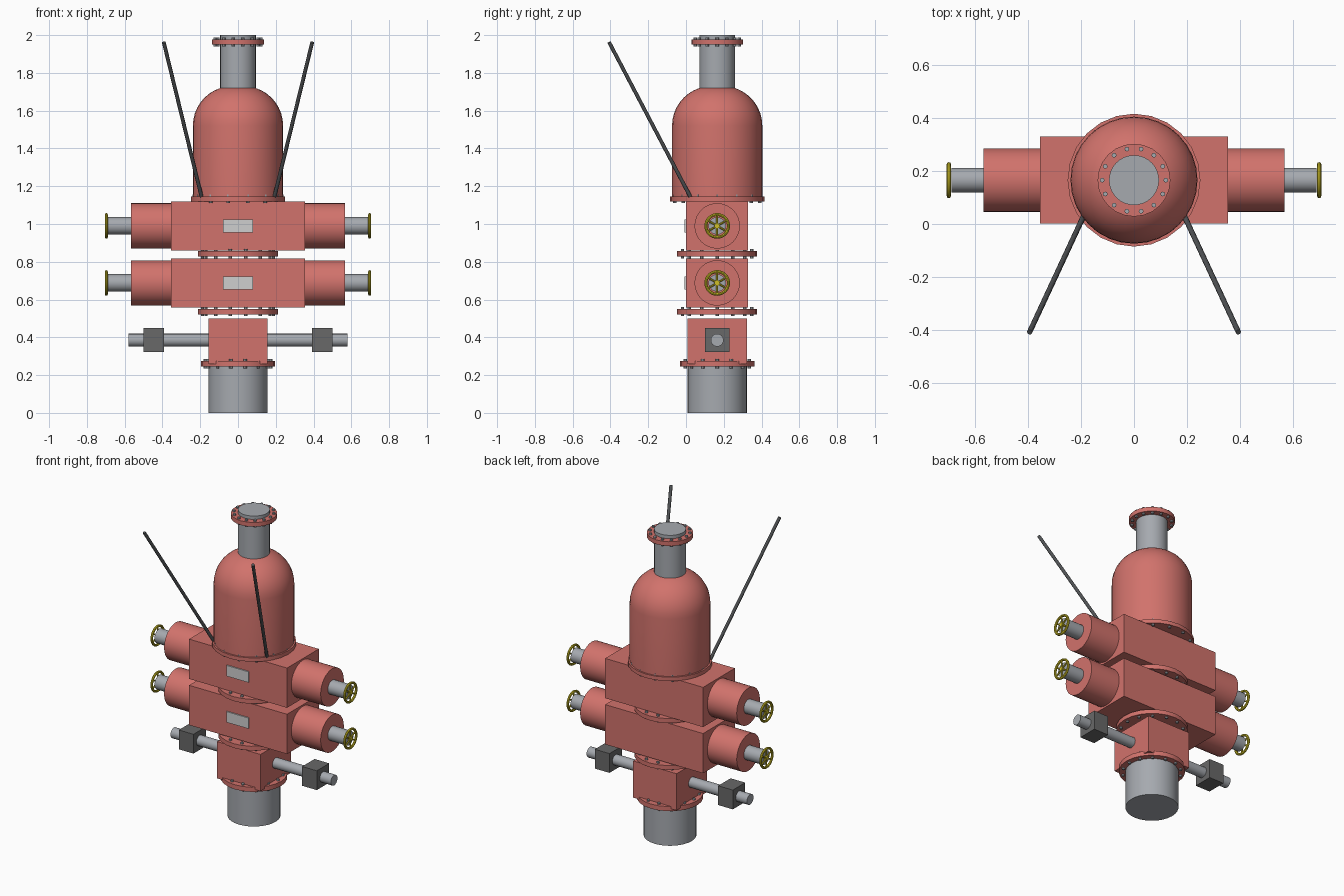
import bpy, bmesh, math
from mathutils import Vector, Matrix

if "Cube" in bpy.data.objects:
    bpy.data.objects.remove(bpy.data.objects["Cube"])

CY = 0.165  # depth of the stack axis


def material(name, r, g, b):
    m = bpy.data.materials.new(name)
    m.use_nodes = True
    m.diffuse_color = (r, g, b, 1)
    m.node_tree.nodes["Principled BSDF"].inputs["Base Color"].default_value = (r, g, b, 1)
    return m


RED = material("red paint", 0.64, 0.17, 0.15)
STEEL = material("steel grey", 0.38, 0.40, 0.43)
PLATE = material("pale plate", 0.62, 0.62, 0.62)
DARK = material("dark block", 0.14, 0.14, 0.14)
ROD = material("dark rod", 0.08, 0.085, 0.09)
YELLOW = material("yellow paint", 0.62, 0.52, 0.02)


def finish(bm, name, mat):
    me = bpy.data.meshes.new(name)
    bmesh.ops.recalc_face_normals(bm, faces=bm.faces)
    bm.to_mesh(me)
    bm.free()
    me.materials.append(mat)
    ob = bpy.data.objects.new(name, me)
    bpy.context.collection.objects.link(ob)
    bpy.ops.object.select_all(action="DESELECT")
    ob.select_set(True)
    bpy.context.view_layer.objects.active = ob
    bpy.ops.object.shade_smooth_by_angle(angle=math.radians(35))
    return ob


def add_rod(bm, a, b, r, sides):
    a, b = Vector(a), Vector(b)
    d = b - a
    rot = d.to_track_quat("Z", "Y").to_matrix().to_4x4()
    bmesh.ops.create_cone(bm, cap_ends=True, segments=sides, radius1=r, radius2=r,
                          depth=d.length, matrix=Matrix.Translation((a + b) / 2) @ rot)


def rod(name, a, b, r, mat, sides=32):
    bm = bmesh.new()
    add_rod(bm, a, b, r, sides)
    return finish(bm, name, mat)


def box(name, lo, hi, mat):
    lo, hi = Vector(lo), Vector(hi)
    bm = bmesh.new()
    size = Matrix.Diagonal((*(hi - lo), 1))
    bmesh.ops.create_cube(bm, size=1, matrix=Matrix.Translation((lo + hi) / 2) @ size)
    return finish(bm, name, mat)


def flange(name, z0, z1, r, ring, count=14):
    rod(name, (0, CY, z0), (0, CY, z1), r, RED, 24)
    bm = bmesh.new()
    for i in range(count):
        t = math.tau * i / count
        x, y = ring * math.cos(t), CY + ring * math.sin(t)
        add_rod(bm, (x, y, z0 - 0.01), (x, y, z1 + 0.01), 0.009, 8)
    finish(bm, name + "_bolts", STEEL)


def handwheel(name, x, z):
    bm = bmesh.new()
    # rim swept around the x axis
    n, k, big, small = 32, 8, 0.06, 0.008
    rings = []
    for i in range(n):
        t = math.tau * i / n
        ring = []
        for j in range(k):
            p = math.tau * j / k
            r = big + small * math.cos(p)
            ring.append(bm.verts.new((x + small * math.sin(p), CY + r * math.cos(t),
                                      z + r * math.sin(t))))
        rings.append(ring)
    for i in range(n):
        a, b = rings[i], rings[(i + 1) % n]
        for j in range(k):
            bm.faces.new((a[j], b[j], b[(j + 1) % k], a[(j + 1) % k]))
    # spokes and hub
    for i in range(3):
        t = math.pi * i / 3 + math.pi / 6
        dy, dz = big * math.cos(t), big * math.sin(t)
        add_rod(bm, (x, CY - dy, z - dz), (x, CY + dy, z + dz), 0.005, 8)
    add_rod(bm, (x - 0.008, CY, z), (x + 0.008, CY, z), 0.014, 12)
    finish(bm, name, YELLOW)


# Lower casing and square spool
rod("lower_casing", (0, CY, 0), (0, CY, 0.25), 0.157, STEEL)
flange("base_flange", 0.245, 0.275, 0.197, 0.174)
box("spool_block", (-0.157, CY - 0.157, 0.26), (0.157, CY + 0.157, 0.5), RED)

# Flanges between the bodies
flange("lower_flange", 0.522, 0.55, 0.212, 0.188)
flange("middle_flange", 0.828, 0.857, 0.212, 0.188)
flange("dome_flange", 1.12, 1.145, 0.25, 0.231)

# Two ram bodies, each with side cylinders, stems, wheels and a front plate
for level, z in (("lower", 0.688), ("upper", 0.99)):
    box(level + "_ram_body", (-0.354, CY - 0.164, z - 0.13),
        (0.354, CY + 0.164, z + 0.13), RED)
    box(level + "_front_plate", (-0.08, CY - 0.172, z - 0.035),
        (0.08, CY - 0.163, z + 0.035), PLATE)
    for side, s in (("left", 1), ("right", -1)):
        tag = level + "_" + side
        rod(tag + "_ram_cylinder", (s * 0.35, CY, z), (s * 0.566, CY, z), 0.12, RED)
        rod(tag + "_stem", (s * 0.56, CY, z), (s * 0.687, CY, z), 0.046, STEEL)
        handwheel(tag + "_handwheel", s * 0.697, z)

# Side outlet pipes with valve blocks, and the slanted rods
for side, s in (("left", 1), ("right", -1)):
    rod(side + "_outlet_pipe", (s * 0.15, CY, 0.385), (s * 0.58, CY, 0.385), 0.034, STEEL, 16)
    x0, x1 = sorted((s * 0.393, s * 0.499))
    box(side + "_valve_block", (x0, CY - 0.064, 0.323), (x1, CY + 0.064, 0.449), DARK)
    rod(side + "_slanted_rod", (s * 0.192, 0.025, 1.14), (s * 0.393, -0.407, 1.962),
        0.01, ROD, 12)

# Dome: a straight wall rolled over into a rounded shoulder
R, CURVE, TOP = 0.239, 0.21, 1.73
profile = [(R, 1.14)]
for i in range(11):
    t = math.pi / 2 * i / 10
    profile.append((R - CURVE + CURVE * math.cos(t), TOP - CURVE + CURVE * math.sin(t)))
bm = bmesh.new()
rings = []
for r, z in profile:
    circle = bmesh.ops.create_circle(bm, segments=32, radius=r,
                                     matrix=Matrix.Translation((0, CY, z)))
    rings.append(circle["verts"])
for a, b in zip(rings, rings[1:]):
    for j in range(32):
        k = (j + 1) % 32
        bm.faces.new((a[j], a[k], b[k], b[j]))
bm.faces.new(rings[0])
bm.faces.new(rings[-1])
finish(bm, "dome", RED)

# Top pipe and its flange
rod("top_pipe", (0, CY, 1.7), (0, CY, 2.0), 0.094, STEEL)
flange("top_flange", 1.95, 1.978, 0.137, 0.12)
